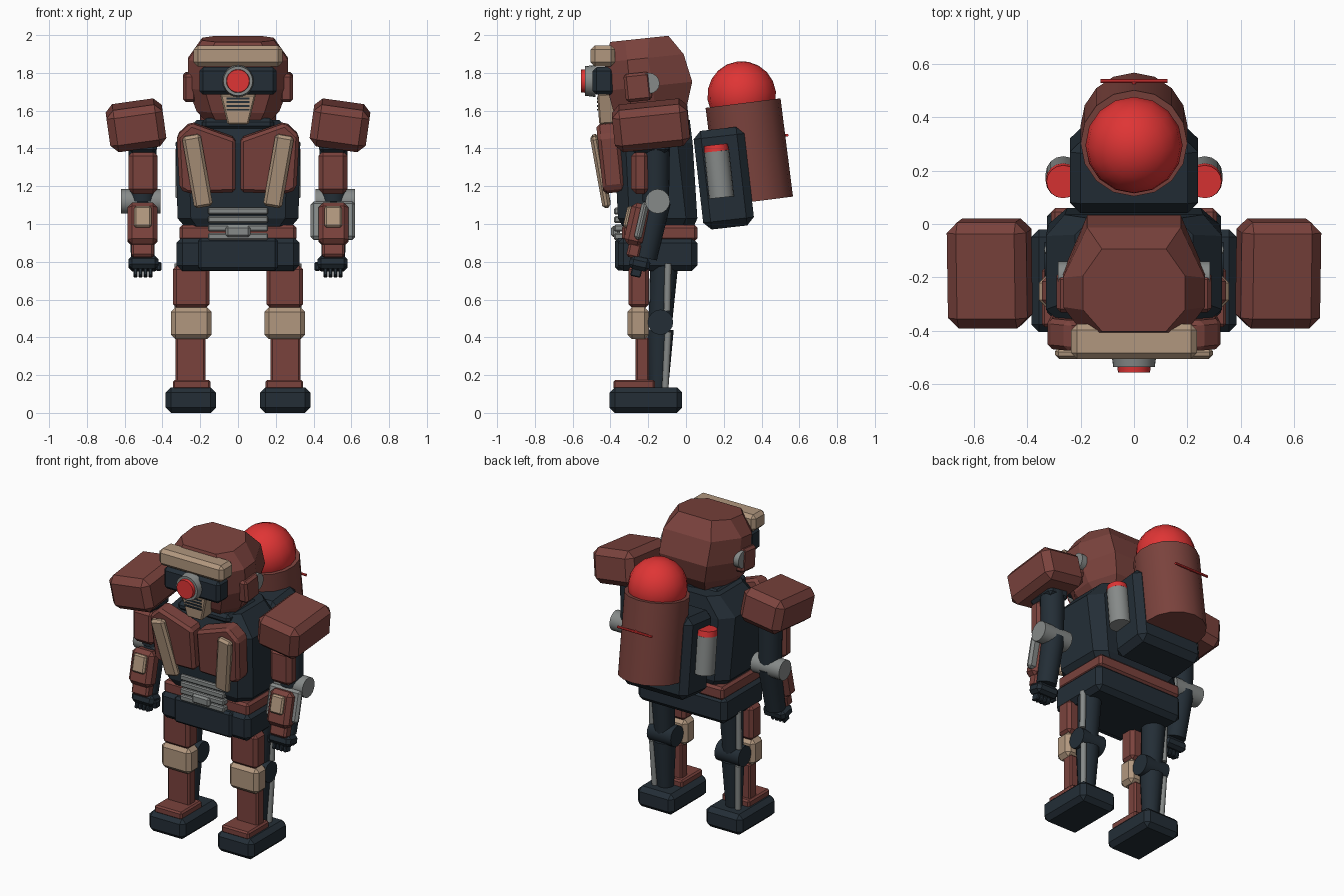
import bpy, bmesh, math
from mathutils import Matrix, Vector, Euler

if "Cube" in bpy.data.objects:
    bpy.data.objects.remove(bpy.data.objects["Cube"])

def material(name, rgb):
    m = bpy.data.materials.new(name)
    m.diffuse_color = (*rgb, 1)
    m.use_nodes = True
    m.node_tree.nodes["Principled BSDF"].inputs["Base Color"].default_value = m.diffuse_color
    return m

RUST = material("rust_red", (0.195, 0.055, 0.046))
DARK = material("dark_slate", (0.017, 0.027, 0.037))
TAN = material("tan", (0.44, 0.31, 0.21))
GREY = material("steel_grey", (0.24, 0.255, 0.25))
RED = material("bright_red", (0.74, 0.035, 0.035))

def finish(name, bm, mat, loc=(0, 0, 0), rot=(0, 0, 0), smooth=False):
    bmesh.ops.recalc_face_normals(bm, faces=bm.faces)
    me = bpy.data.meshes.new(name)
    bm.to_mesh(me)
    bm.free()
    me.materials.append(mat)
    if smooth:
        me.polygons.foreach_set("use_smooth", [True] * len(me.polygons))
        me.set_sharp_from_angle(angle=math.radians(35))
    ob = bpy.data.objects.new(name, me)
    ob.location = loc
    ob.rotation_euler = [math.radians(a) for a in rot]
    bpy.context.collection.objects.link(ob)
    return ob

def bevel(bm, width):
    if width:
        bmesh.ops.bevel(bm, geom=bm.edges[:], offset=width, segments=1, affect='EDGES')

def box(name, lo, hi, mat, bev=0.015, rot=(0, 0, 0)):
    """Bevelled box between two corners, rotated about its centre."""
    lo, hi = Vector(lo), Vector(hi)
    bm = bmesh.new()
    bmesh.ops.create_cube(bm, size=1)
    bmesh.ops.scale(bm, vec=hi - lo, verts=bm.verts)
    bevel(bm, bev)
    return finish(name, bm, mat, (lo + hi) / 2, rot)

def rod(name, a, b, r, mat, r2=None, n=16):
    """Cylinder or cone from point a to point b."""
    a, b = Vector(a), Vector(b)
    bm = bmesh.new()
    bmesh.ops.create_cone(bm, cap_ends=True, segments=n, radius1=r,
                          radius2=r if r2 is None else r2, depth=(b - a).length)
    q = (b - a).to_track_quat('Z', 'Y').to_euler()
    return finish(name, bm, mat, (a + b) / 2, [math.degrees(v) for v in q], True)

def loft(name, rings, mat, pivot=(0, 0, 0), rot=(0, 0, 0)):
    """Stack of eight-sided rings: z, half width, front y, back y, chamfer x, front and back chamfer y."""
    bm = bmesh.new()
    rows = []
    for z, h, f, b, cx, cf, cb in rings:
        half = [(h - cx, f), (h, f + cf), (h, b - cb), (h - cx, b)]
        pts = half + [(-x, y) for x, y in reversed(half)]
        rows.append([bm.verts.new(Vector((x, y, z)) - Vector(pivot)) for x, y in pts])
    for p, q in zip(rows, rows[1:]):
        for i in range(8):
            j = (i + 1) % 8
            bm.faces.new((p[i], p[j], q[j], q[i]))
    bm.faces.new(rows[0])
    bm.faces.new(rows[-1])
    return finish(name, bm, mat, pivot, rot)

def plate(name, pts, y0, y1, mat, bev=0.01, rot=(0, 0, 0)):
    """Polygon in x and z, given thickness along y."""
    c = Vector((sum(p[0] for p in pts) / len(pts), (y0 + y1) / 2, sum(p[1] for p in pts) / len(pts)))
    bm = bmesh.new()
    front = bm.faces.new([bm.verts.new(Vector((x, y0, z)) - c) for x, z in pts])
    ext = bmesh.ops.extrude_face_region(bm, geom=[front])
    bmesh.ops.translate(bm, vec=(0, y1 - y0, 0),
                        verts=[v for v in ext["geom"] if isinstance(v, bmesh.types.BMVert)])
    bmesh.ops.recalc_face_normals(bm, faces=bm.faces)
    bevel(bm, bev)
    return finish(name, bm, mat, c, rot)

# Head shell
loft("head", [(1.53, .15, -.36, -.08, .05, .06, .10),
              (1.61, .22, -.40, -.01, .08, .09, .17),
              (1.73, .265, -.42, .03, .09, .12, .21),
              (1.88, .265, -.42, .00, .09, .12, .19),
              (1.985, .19, -.38, -.07, .07, .08, .10)], RUST, (0, -.19, 1.77), (6, 0, 0))
# Face
box("brow", (-.235, -.505, 1.835), (.235, -.375, 1.945), TAN, .022)
box("visor", (-.205, -.495, 1.685), (.205, -.38, 1.83), DARK, .02)
rod("eye_ring", (0, -.48, 1.757), (0, -.535, 1.757), .085, GREY, .078, 20)
rod("eye_lens", (0, -.52, 1.757), (0, -.556, 1.757), .064, RED, .06, 20)
plate("face_mask", [(-.095, 1.69), (.095, 1.69), (.055, 1.53), (-.055, 1.53)],
      -.465, -.36, TAN, .008, (4, 0, 0))
for i in range(4):
    z = 1.665 - i * .02
    box("mask_vent", (-.06, -.472, z - .005), (.06, -.458, z + .005), DARK, 0)

# Torso
loft("torso", [(.96, .26, -.32, .03, .06, .06, .06),
               (1.03, .32, -.36, .06, .07, .06, .06),
               (1.43, .33, -.38, .035, .07, .06, .08),
               (1.55, .22, -.34, .02, .06, .06, .06)], DARK)
rod("neck", (0, -.19, 1.5), (0, -.19, 1.6), .15, DARK)
box("collar", (-.19, -.37, 1.50), (.19, -.06, 1.56), DARK, .02)

# Waist and pelvis
box("waist_belt", (-.31, -.34, .91), (.31, .06, .995), RUST, .015)
for i in range(4):
    z = .915 + i * .045
    box("waist_slat", (-.16, -.38, z), (.16, -.28, z + .037), GREY, .007)
box("waist_buckle", (-.065, -.397, .93), (.065, -.35, .99), GREY, .012)
box("pelvis", (-.325, -.36, .75), (.325, .06, .93), DARK, .03)
box("pelvis_front", (-.21, -.375, .755), (.21, -.30, .925), DARK, .015)

# Backpack and tank
box("backpack", (-.24, .065, .98), (.24, .335, 1.505), DARK, .04, (6.5, 0, 0))
rod("tank", (0, .368, 1.12), (0, .302, 1.64), .2, RUST)
bm = bmesh.new()
bmesh.ops.create_uvsphere(bm, u_segments=16, v_segments=10, radius=.182)
finish("tank_dome", bm, RED, (0, .295, 1.68), (7, 0, 0), True)
rod("tank_handle", (-.125, .535, 1.47), (.125, .535, 1.47), .008, RED, n=8)
rod("tank_handle_mount", (0, .48, 1.47), (0, .535, 1.47), .007, RED, n=8)

for s, side in ((1, "right"), (-1, "left")):
    def bx(name, x0, x1, y0, y1, z0, z1, mat, bev=.015, rot=(0, 0, 0)):
        box(f"{side}_{name}", (min(s * x0, s * x1), y0, z0), (max(s * x0, s * x1), y1, z1),
            mat, bev, (rot[0], rot[1] * s, rot[2] * s))

    def rd(name, a, b, r, mat, r2=None):
        rod(f"{side}_{name}", (s * a[0], *a[1:]), (s * b[0], *b[1:]), r, mat, r2)

    # Ears
    bx("ear_block", .22, .29, -.325, -.185, 1.65, 1.80, RUST, .015, (6, 0, 0))
    rd("ear_disc", (.22, -.195, 1.745), (.285, -.195, 1.745), .055, GREY)

    # Chest plates and straps
    plate(f"{side}_chest_plate", [(s * x, z) for x, z in
          [(.012, 1.455), (.25, 1.54), (.325, 1.47), (.31, 1.19), (.27, 1.165), (.012, 1.17)]],
          -.455, -.34, RUST, .018, (6, 0, 0))
    bx("chest_strap", .165, .265, -.475, -.43, 1.085, 1.475, TAN, .015, (10, 10, 0))

    # Backpack canisters
    rd("canister", (.265, .188, 1.14), (.265, .162, 1.385), .066, GREY)
    rd("canister_cap", (.265, .162, 1.385), (.265, .158, 1.42), .066, RED, .062)

    # Shoulder and upper arm
    bx("shoulder_pad", .39, .69, -.385, .015, 1.41, 1.635, RUST, .04, (6, 8, 0))
    bx("shoulder_joint", .43, .58, -.29, -.09, 1.375, 1.46, DARK, .02)
    rd("upper_arm", (.505, -.16, 1.12), (.505, -.16, 1.42), .07, DARK, .075)
    bx("upper_arm_plate", .425, .58, -.29, -.195, 1.16, 1.385, RUST, .025)

    # Elbow, forearm and hand
    rd("elbow", (.41, -.15, 1.12), (.62, -.15, 1.12), .065, GREY)
    rd("forearm", (.505, -.215, .82), (.505, -.15, 1.12), .062, DARK, .07)
    bx("forearm_plate", .425, .585, -.31, -.21, .885, 1.11, RUST, .025, (-13, 0, 0))
    bx("forearm_panel", .458, .55, -.322, -.29, .98, 1.095, TAN, .01, (-13, 0, 0))
    bx("cuff", .445, .565, -.31, -.24, .82, .90, RUST, .012, (-13, 0, 0))
    bx("hand", .42, .58, -.30, -.19, .755, .825, DARK, .02, (-13, 0, 0))
    for i in range(4):
        x = .452 + i * .027
        bx("finger", x, x + .021, -.29, -.235, .72, .775, DARK, .005, (-13, 0, 0))
    bx("thumb", .405, .435, -.28, -.23, .75, .80, DARK, .008)

    # Leg front armour
    bx("thigh_plate", .15, .345, -.305, -.195, .555, .78, RUST, .02)
    bx("knee_pad", .14, .355, -.31, -.195, .39, .56, TAN, .025)
    bx("shin_plate", .172, .33, -.268, -.195, .165, .40, RUST, .01)
    bx("ankle_plate", .145, .345, -.385, -.165, .125, .175, RUST, .01)
    bx("foot", .117, .383, -.405, -.02, 0, .135, DARK, .028)

    # Leg frame and pistons
    rd("thigh", (.25, -.135, .48), (.25, -.115, .80), .062, DARK, .075)
    rd("knee_joint", (.16, -.135, .48), (.335, -.135, .48), .067, DARK)
    rd("shin", (.25, -.145, .12), (.25, -.135, .44), .05, DARK, .07)
    rd("thigh_piston", (.318, -.10, .54), (.318, -.095, .79), .018, GREY)
    rd("shin_piston", (.305, -.11, .13), (.315, -.095, .43), .018, GREY)

# Outer shield on one forearm only
box("forearm_shield", (.385, -.255, .915), (.62, -.215, 1.12), GREY, .015, (-13, 0, 0))
